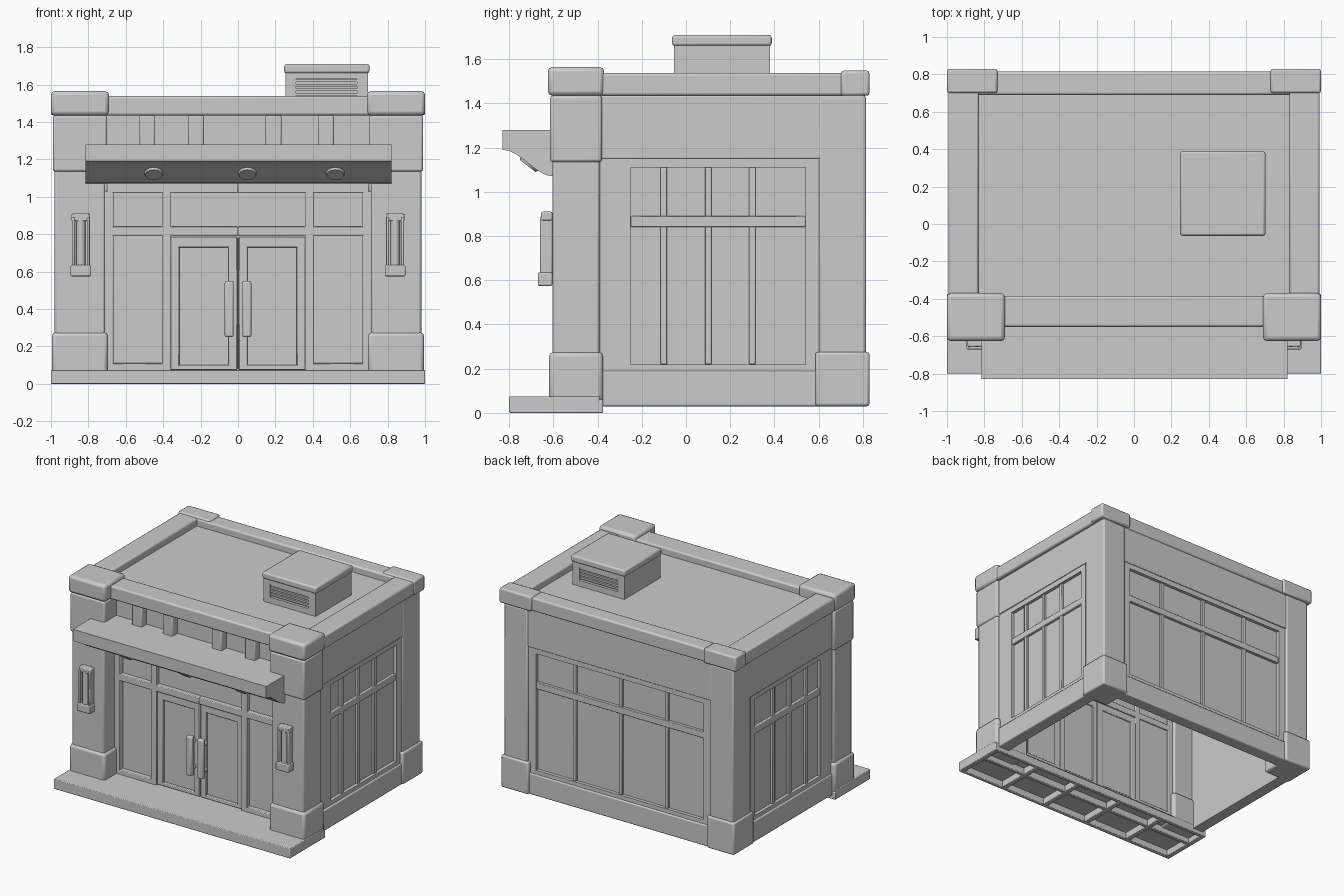
import bpy, bmesh, math
from mathutils import Matrix, Vector

if "Cube" in bpy.data.objects:
    bpy.data.objects.remove(bpy.data.objects["Cube"], do_unlink=True)

GREY = (0.6, 0.6, 0.6, 1)
grey = bpy.data.materials.new("plain_grey")
grey.use_nodes = True
grey.diffuse_color = GREY
grey.node_tree.nodes["Principled BSDF"].inputs["Base Color"].default_value = GREY

# Heights shared by the whole building
STEP_TOP, FOOT, BASE_TOP = 0.075, 0.03, 0.275
SILL, TRANSOM, HEAD, BAND = 0.22, (0.84, 0.89), 1.11, 1.15
EAVE, ROOF, RIM = 1.435, 1.485, 1.538
SOFT = 0.012


def finish(name, bm, bevel=0, mirror=False):
    bmesh.ops.recalc_face_normals(bm, faces=bm.faces)
    mesh = bpy.data.meshes.new(name)
    bm.to_mesh(mesh)
    bm.free()
    mesh.materials.append(grey)
    obj = bpy.data.objects.new(name, mesh)
    bpy.context.collection.objects.link(obj)
    if bevel:
        soften = obj.modifiers.new("soft_edges", "BEVEL")
        soften.width, soften.segments = bevel, 2
    if mirror:
        obj.modifiers.new("mirror", "MIRROR")
    bpy.ops.object.select_all(action="DESELECT")
    obj.select_set(True)
    bpy.context.view_layer.objects.active = obj
    bpy.ops.object.shade_smooth_by_angle(angle=math.radians(35))


def boxes(name, blocks, bevel=0, mirror=False):
    """Make one object from blocks, each an (x range, y range, z range)."""
    bm = bmesh.new()
    for block in blocks:
        low, high = (Vector(corner) for corner in zip(*block))
        place = Matrix.Translation((low + high) / 2)
        bmesh.ops.create_cube(bm, size=1, matrix=place @ Matrix.Diagonal((*(high - low), 1)))
    finish(name, bm, bevel, mirror)


def around(middle, width):
    return (middle - width / 2, middle + width / 2)


def swell(plan, amount, bottom, top):
    """Widen an (x range, y range) plan and give it a height."""
    return (*((a - amount, b + amount) for a, b in plan), (bottom, top))


def window_wall(name, place, ends, window, face, mullions, mirror):
    """Wall with a framed window; place turns (along, outward, z) into a block."""
    start, end = ends
    left, right = window
    inside = face - 0.08

    def layer(along, proud, bottom, top):
        return place(along, (inside, face + proud), (bottom, top))

    boxes(name + "_wall", [layer((start, left), 0, FOOT, EAVE),
                           layer((right, end), 0, FOOT, EAVE),
                           layer(window, 0, FOOT, SILL),
                           layer(window, 0, HEAD, EAVE)], 0, mirror)
    boxes(name + "_window_pane", [layer(window, -0.025, SILL, HEAD)], 0, mirror)
    bars = [layer(around(spot, 0.03), -0.008, SILL, HEAD) for spot in mullions]
    boxes(name + "_window_bars", bars + [layer(window, -0.004, *TRANSOM)], 0.004, mirror)
    boxes(name + "_upper_band", [layer(ends, 0.008, BAND, EAVE)], 0.005, mirror)
    boxes(name + "_plinth", [layer(ends, 0.013, FOOT, 0.19)], 0.008, mirror)


# Side and back walls
window_wall("side", lambda along, out, z: (out, along, z), (-0.39, 0.81), (-0.25, 0.54),
            0.96, (-0.1, 0.1, 0.3), True)
window_wall("back", lambda along, out, z: (along, out, z), (-0.78, 0.78), (-0.71, 0.71),
            0.8, (-0.39, 0, 0.39), False)

# Front step: thin slab with a skirt and ribs underneath
step_front, step_back = -0.8, -0.39
step = [((-1, 1), (step_front, step_back), (0.05, STEP_TOP))]
step += [((-1, 1), around(y, 0.03), (0, 0.06)) for y in (step_front + 0.015, -0.54, step_back)]
step += [(around(0.392 * i, 0.04), (step_front, step_back), (0, 0.06)) for i in (-2.5, -1.5, -0.5, 0.5, 1.5, 2.5)]
boxes("front_step", step, 0.005)

# Front piers and back corner posts
pier = ((0.71, 0.98), (-0.605, -0.39))
boxes("front_pier", [swell(pier, 0, 0.05, EAVE)], SOFT, True)
boxes("front_pier_head", [swell(pier, 0.01, BAND - 0.015, EAVE)], SOFT, True)
boxes("front_pier_cap", [swell(pier, 0.02, EAVE, 1.565)], 0.02, True)
boxes("front_pier_base", [swell(pier, 0.015, 0.04, BASE_TOP)], 0.02, True)
post = ((0.77, 0.97), (0.6, 0.815))
boxes("back_post", [swell(post, 0, 0.2, EAVE)], SOFT, True)
boxes("back_post_base", [swell(post, 0.015, FOOT, BASE_TOP)], SOFT, True)
boxes("back_post_cap", [((0.73, 1), (0.7, 0.83), (EAVE, RIM + 0.01))], SOFT, True)

# Roof and parapets
boxes("roof", [((-0.9, 0.9), (-0.45, 0.78), (EAVE - 0.02, ROOF))])
boxes("front_parapet", [((-0.71, 0.71), (-0.55, -0.385), (EAVE, RIM))], SOFT)
boxes("side_parapet", [((0.83, 0.992), (-0.39, 0.825), (EAVE, RIM))], SOFT, True)
boxes("back_parapet", [((-0.84, 0.84), (0.69, 0.815), (EAVE, RIM))], SOFT)

# Clerestory row above the canopy
boxes("clerestory_panel", [((-0.72, 0.72), (-0.47, -0.4), (1.03, EAVE))])
boxes("clerestory_posts", [(around(x, 0.085), (-0.53, -0.45), (1.26, EAVE))
                           for x in (-0.485, -0.225, 0.19, 0.47)], 0.008)

# Canopy: straight fascia, S-curved underside
nose, wall_line, canopy_back = -0.83, -0.6, -0.46
fascia_low, canopy_top, drop = 1.19, 1.28, 0.12
outline = [(canopy_back, canopy_top), (nose, canopy_top)]
for i in range(9):
    t = i / 8
    outline.append((nose + (wall_line - nose) * t,
                    fascia_low - drop * (1 - math.cos(math.pi * t)) / 2))
outline.append((canopy_back, fascia_low - drop))
bm = bmesh.new()
end = bm.faces.new([bm.verts.new((-0.815, y, z)) for y, z in outline])
swept = bmesh.ops.extrude_face_region(bm, geom=[end])["geom"]
bmesh.ops.translate(bm, verts=[v for v in swept if isinstance(v, bmesh.types.BMVert)], vec=(1.635, 0, 0))
finish("canopy", bm)

# Downlights set into the underside
bm = bmesh.new()
for x in (-0.45, 0.05, 0.52):
    tilt = Matrix.Rotation(math.radians(-38), 4, "X")
    bmesh.ops.create_cone(bm, cap_ends=True, segments=20, radius1=0.045, radius2=0.055, depth=0.02,
                          matrix=Matrix.Translation((x, -0.71, 1.125)) @ tilt)
finish("canopy_downlights", bm)

# Storefront glass and frame
edge, jamb, glass_top = 0.7, 0.382, 1.03
frame_depth = (-0.475, -0.41)
boxes("storefront_glass", [((-edge, edge), (-0.44, -0.42), (0.06, glass_top))])
frame = [(around(x, 0.048), frame_depth, (0.06, glass_top)) for x in (jamb, edge - 0.01)]
frame += [((0, edge), frame_depth, (0.79, TRANSOM[0])),
          ((0, edge), frame_depth, (1.02, 1.08)),
          ((jamb, edge), frame_depth, (0.06, 0.11))]
boxes("storefront_frame", frame, 0.005, True)

# Double doors with upright handles
door_depth, door_top = (-0.46, -0.41), 0.785
leaf = (0.004, jamb - 0.02)
rails = [(around(x, 0.046), door_depth, (STEP_TOP, door_top)) for x in (0.027, jamb - 0.045)]
rails += [(leaf, door_depth, (door_top - 0.055, door_top)),
          (leaf, door_depth, (STEP_TOP, 0.1))]
boxes("door_frame", rails, 0.005, True)
grip = 0.047
handle = [(around(grip, 0.048), (-0.53, -0.49), (0.25, 0.55))]
handle += [(around(grip, 0.03), (-0.5, -0.45), around(z, 0.03)) for z in (0.3, 0.5)]
boxes("door_handle", handle, 0.01, True)

# Wall lamps: cap, foot, back plate and two side rods around a tube
lamp_x, lamp_back = 0.84, pier[1][0]
lamp_low, lamp_high = 0.575, 0.91
lamp = [(around(lamp_x, width), (lamp_back - reach, lamp_back), (bottom, top))
        for width, reach, bottom, top in ((0.1, 0.05, lamp_high - 0.04, lamp_high),
                                          (0.11, 0.065, lamp_low, lamp_low + 0.06),
                                          (0.09, 0.02, lamp_low, lamp_high))]
lamp += [(around(lamp_x + side, 0.015), (lamp_back - 0.055, lamp_back), (lamp_low, lamp_high - 0.02))
         for side in (-0.04, 0.04)]
boxes("wall_lamp", lamp, 0.006, True)
bm = bmesh.new()
bmesh.ops.create_cone(bm, cap_ends=True, segments=16, radius1=0.024, radius2=0.024, depth=0.27,
                      matrix=Matrix.Translation((lamp_x, lamp_back - 0.03, 0.75)))
finish("wall_lamp_tube", bm, 0, True)

# Rooftop unit with louvred grilles front and back
unit = unit_x, unit_y = ((0.255, 0.695), (-0.055, 0.38))
grille_low, grille_high, unit_top = 1.53, 1.63, 1.71
boxes("rooftop_unit_core", [(unit_x, (unit_y[0] + 0.02, unit_y[1] - 0.02), (ROOF, unit_top - 0.03))])
boxes("rooftop_unit_casing", [((unit_x[0], 0.31), unit_y, (ROOF, grille_high)),
                              ((0.635, unit_x[1]), unit_y, (ROOF, grille_high)),
                              (unit_x, unit_y, (ROOF - 0.01, grille_low)),
                              (unit_x, unit_y, (grille_high, unit_top - 0.03))])
boxes("rooftop_unit_lid", [swell(unit, 0.008, unit_top - 0.05, unit_top)], SOFT)
louvres = [swell(unit, -0.005, z, z + 0.014) for z in (grille_low + 0.012 + 0.024 * i for i in range(4))]
boxes("rooftop_louvres", louvres)
